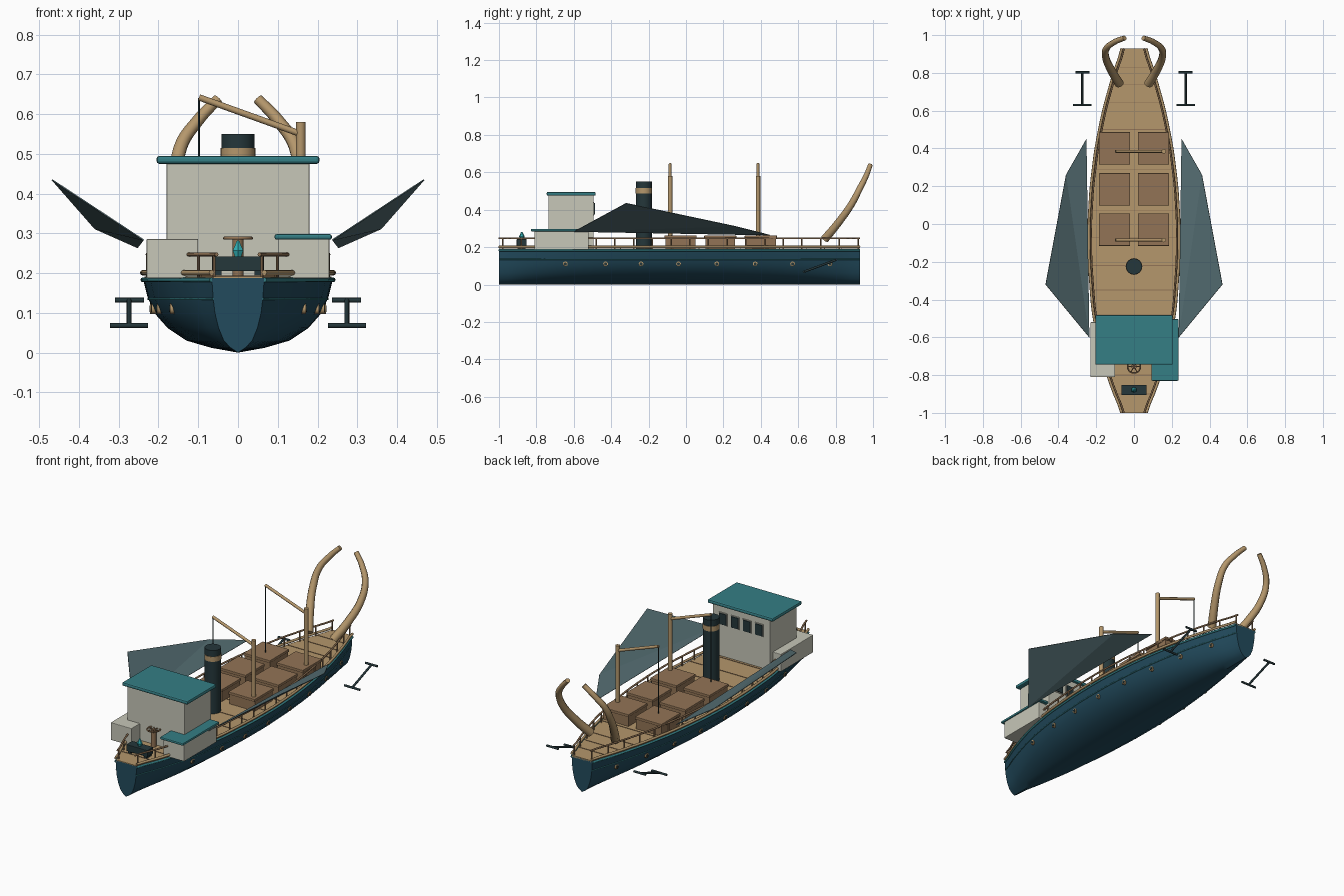
import bpy, bmesh, math
from mathutils import Vector

if "Cube" in bpy.data.objects:
    bpy.data.objects.remove(bpy.data.objects["Cube"])


def material(name, color):
    m = bpy.data.materials.new(name)
    m.diffuse_color = (*color, 1)
    m.use_nodes = True
    m.node_tree.nodes["Principled BSDF"].inputs["Base Color"].default_value = m.diffuse_color
    return m


HULL = material("navy hull", (0.016, 0.07, 0.11))
TEAL = material("teal paint", (0.035, 0.21, 0.235))
TAN = material("tan wood", (0.46, 0.31, 0.15))
BROWN = material("brown wood", (0.29, 0.175, 0.092))
CREAM = material("cream wall", (0.57, 0.57, 0.48))
DARK = material("dark iron", (0.018, 0.038, 0.043))
CANVAS = material("grey canvas", (0.09, 0.155, 0.17))
GLOW = material("bright crystal", (0.03, 0.42, 0.45))


def finish(name, bm, mat, smooth=False):
    bmesh.ops.recalc_face_normals(bm, faces=bm.faces)
    me = bpy.data.meshes.new(name)
    bm.to_mesh(me)
    bm.free()
    me.materials.append(mat)
    ob = bpy.data.objects.new(name, me)
    bpy.context.collection.objects.link(ob)
    if smooth:
        bpy.ops.object.select_all(action='DESELECT')
        ob.select_set(True)
        bpy.context.view_layer.objects.active = ob
        bpy.ops.object.shade_smooth_by_angle(angle=math.radians(40))
    return ob


def box(name, x, y, z, mat, bevel=0.0):
    bm = bmesh.new()
    bmesh.ops.create_cube(bm, size=1)
    for v in bm.verts:
        for i, (a, b) in enumerate((x, y, z)):
            v.co[i] = (a + b) / 2 + v.co[i] * (b - a)
    if bevel:
        bmesh.ops.bevel(bm, geom=bm.edges[:], offset=bevel, segments=2, affect='EDGES', profile=0.5)
    return finish(name, bm, mat)


def rod(name, a, b, r, mat, r2=None, sides=12):
    a, b = Vector(a), Vector(b)
    bm = bmesh.new()
    bmesh.ops.create_cone(bm, cap_ends=True, segments=sides, radius1=r,
                          radius2=r if r2 is None else r2, depth=(b - a).length)
    rot = (b - a).to_track_quat('Z', 'Y')
    for v in bm.verts:
        v.co = (a + b) / 2 + rot @ v.co
    return finish(name, bm, mat, True)


def tube(name, pts, r, mat, taper=None, kind='POLY', cyclic=False):
    cu = bpy.data.curves.new(name, 'CURVE')
    cu.dimensions = '3D'
    cu.bevel_depth, cu.bevel_resolution, cu.use_fill_caps = r, 2, True
    if kind == 'BEZIER':
        s = cu.splines.new('BEZIER')
        s.bezier_points.add(len(pts) - 1)
        for i, p in enumerate(pts):
            bp = s.bezier_points[i]
            bp.co, bp.handle_left_type, bp.handle_right_type = p, 'AUTO', 'AUTO'
            bp.radius = 1 + (taper - 1) * i / (len(pts) - 1)
    else:
        s = cu.splines.new('POLY')
        s.points.add(len(pts) - 1)
        for i, p in enumerate(pts):
            s.points[i].co = (*p, 1)
        s.use_cyclic_u = cyclic
    cu.materials.append(mat)
    ob = bpy.data.objects.new(name, cu)
    bpy.context.collection.objects.link(ob)
    return ob


# Hull plan: half width along the length, and cross-section
PLAN = [(-1, .06), (-.9, .105), (-.8, .14), (-.65, .185), (-.45, .22), (-.2, .238), (0, .24),
        (.2, .228), (.4, .203), (.6, .163), (.8, .107), (.93, .06)]
SECTION = [(0, 0), (.28, .012), (.54, .03), (.74, .062), (.88, .1), (.95, .14), (1, .188)]


def lerp(table, t):
    for (a, va), (b, vb) in zip(table, table[1:]):
        if t <= b:
            return va + (vb - va) * (t - a) / (b - a)
    return table[-1][1]


def half(y):
    return sum(lerp(PLAN, min(.93, max(-1, y + d))) for d in (-.04, 0, .04)) / 3


def side(y, z):
    return half(y) * lerp([(h, w) for w, h in SECTION], z)


YS = [-1 + 1.93 * i / 40 for i in range(41)]
bm = bmesh.new()
rings = []
for y in YS:
    ring = [(-w, h) for w, h in SECTION[:0:-1]] + SECTION
    rings.append([bm.verts.new((w * half(y), y, h)) for w, h in ring])
for r0, r1 in zip(rings, rings[1:]):
    for i in range(len(r0) - 1):
        bm.faces.new((r0[i], r0[i + 1], r1[i + 1], r1[i]))
    bm.faces.new((r0[-1], r0[0], r1[0], r1[-1]))
bm.faces.new(rings[0])
bm.faces.new(rings[-1])
finish("hull", bm, HULL, True)

# Deck planking
bm = bmesh.new()
left = [bm.verts.new((-half(y) + .004, y, .192)) for y in YS]
right = [bm.verts.new((half(y) - .004, y, .192)) for y in YS]
for i in range(40):
    bm.faces.new((left[i], right[i], right[i + 1], left[i + 1]))
res = bmesh.ops.extrude_face_region(bm, geom=bm.faces[:])
for v in [g for g in res["geom"] if isinstance(g, bmesh.types.BMVert)]:
    v.co.z -= .01
finish("deck", bm, TAN)
for y in (-.9, -.8, -.48, -.35, -.22, -.07, .07, .29, .5, .645, .74, .83):
    w = half(y) - .01
    box("deck_seam", (-w, w), (y - .002, y + .002), (.191, .194), BROWN)

# Rails, trim and portholes on both sides
for s in (-1, 1):
    tube("teal_trim", [(s * half(y), y, .183) for y in YS], .006, TEAL)
    tube("hull_stripe", [(s * side(y, .135), y, .135) for y in YS], .003, TEAL)
    tube("low_rail", [(s * half(y), y, .201) for y in YS], .007, TAN)
    tube("top_rail", [(s * (half(y) - .012), y, .247) for y in YS], .005, BROWN)
    for i in range(20):
        y = -.98 + i * .1
        x = s * (half(y) - .012)
        rod("rail_post", (x, y, .19), (x, y, .247), .004, BROWN, sides=8)
    for y in (-.645, -.43, -.24, -.04, .165, .37, .57, .77):
        x = side(y, .11)
        rod("porthole_ring", (s * (x - .01), y, .11), (s * (x + .006), y, .11), .013, TAN)
        rod("porthole_glass", (s * x, y, .11), (s * (x + .008), y, .11), .008, DARK)

# Cargo hatches
for s in (-1, 1):
    for y in (-.03, .183, .4):
        xs = sorted((s * .024, s * .182))
        box("hatch", xs, (y - .08, y + .08), (.19, .25), BROWN)
        xs = sorted((s * .02, s * .186))
        box("hatch_lid", xs, (y - .086, y + .086), (.246, .262), BROWN, .003)

# Derrick masts with booms and hanging cables
for y in (-.085, .385):
    rod("mast", (.158, y, .19), (.158, y, .58), .012, TAN)
    rod("boom", (.158, y, .55), (-.098, y, .642), .008, TAN)
    rod("cable", (-.098, y, .64), (-.098, y, .262), .003, DARK, sides=6)

# Funnel
rod("funnel", (0, -.225, .19), (0, -.225, .55), .042, DARK, sides=24)
rod("funnel_band", (0, -.225, .487), (0, -.225, .515), .044, TAN, sides=24)

# Wheelhouse and side rooms
box("wheelhouse", (-.18, .18), (-.735, -.495), (.19, .478), CREAM, .003)
box("wheelhouse_roof", (-.205, .205), (-.745, -.483), (.475, .495), TEAL, .007)
box("left_room", (-.23, -.1), (-.81, -.52), (.187, .286), CREAM, .003)
box("right_room", (.1, .23), (-.81, -.52), (.187, .286), CREAM, .003)
box("right_room_roof", (.092, .236), (-.83, -.503), (.284, .298), TEAL, .005)
for x in (-.112, -.037, .037, .112):
    box("window_frame", (x - .026, x + .026), (-.497, -.491), (.37, .44), CREAM)
    box("window", (x - .022, x + .022), (-.496, -.487), (.374, .436), DARK)

# Steering wheel on its post
rod("helm_post", (0, -.755, .19), (0, -.755, .285), .014, BROWN)
ring = [(.034 * math.cos(a), -.755 + .034 * math.sin(a), .288)
        for a in [math.tau * i / 20 for i in range(20)]]
tube("helm_rim", ring, .004, BROWN, cyclic=True)
for i in range(3):
    dx, dy = .034 * math.cos(i * math.pi / 3), .034 * math.sin(i * math.pi / 3)
    rod("helm_spoke", (dx, -.755 + dy, .288), (-dx, -.755 - dy, .288), .003, BROWN, sides=6)

# Bow stand with glowing crystal
box("crystal_stand", (-.066, .066), (-.905, -.852), (.205, .242), DARK, .002)
for x in (-.05, .05):
    box("stand_leg", (x - .008, x + .008), (-.9, -.857), (.19, .207), DARK)
rod("crystal_base", (0, -.878, .24), (0, -.878, .257), .009, GLOW, .015, 6)
rod("crystal_tip", (0, -.878, .257), (0, -.878, .282), .015, GLOW, .003, 6)

# Mirrored canvas wings, stern horns and anchors
for s in (-1, 1):
    bm = bmesh.new()
    bm.faces.new([bm.verts.new((s * x, y, z)) for x, y, z in
                  ((.237, -.6, .283), (.468, -.32, .435), (.36, .26, .312), (.252, .45, .264))])
    bmesh.ops.triangulate(bm, faces=bm.faces[:])
    wing = finish("canvas_wing", bm, CANVAS)
    mod = wing.modifiers.new("thickness", 'SOLIDIFY')
    mod.thickness, mod.offset = .003, 0
    tube("horn", [(s * x, y, z) for x, y, z in
                  ((.077, .742, .243), (.118, .81, .325), (.15, .885, .43), (.145, .93, .515),
                   (.1, .965, .585), (.05, .985, .638))], .024, TAN, .55, 'BEZIER')
    rod("anchor_shank", (s * .274, .63, .068), (s * .274, .803, .132), .006, DARK)
    rod("anchor_fluke", (s * .226, .63, .068), (s * .322, .63, .068), .006, DARK)
    rod("anchor_stock", (s * .236, .803, .132), (s * .31, .803, .132), .006, DARK)
